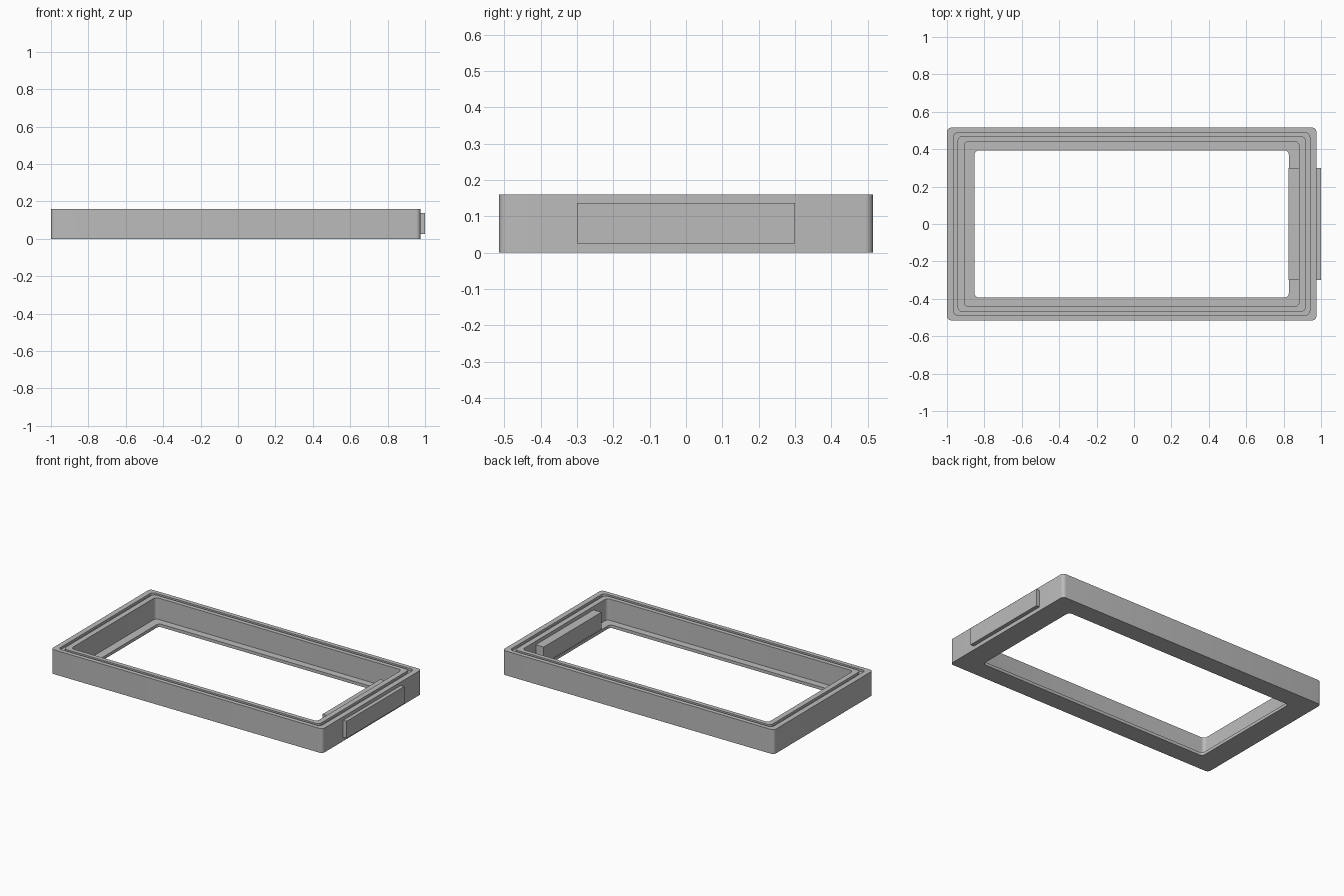
import bpy
import bmesh
from math import cos, sin, pi, radians

cube = bpy.data.objects.get("Cube")
if cube:
    bpy.data.objects.remove(cube, do_unlink=True)

# One flat grey for everything
grey = bpy.data.materials.new("plain_grey")
grey.use_nodes = True
grey.diffuse_color = (0.5, 0.5, 0.5, 1)
grey.node_tree.nodes["Principled BSDF"].inputs["Base Color"].default_value = (0.5, 0.5, 0.5, 1)


def finish(bm, name):
    bmesh.ops.recalc_face_normals(bm, faces=bm.faces)
    mesh = bpy.data.meshes.new(name)
    bm.to_mesh(mesh)
    bm.free()
    mesh.materials.append(grey)
    obj = bpy.data.objects.new(name, mesh)
    bpy.context.collection.objects.link(obj)
    return obj


def ring(bm, half_x, half_y, z, radius, steps=6):
    """Rounded rectangle of vertices around the frame centre."""
    verts = []
    for corner, (sx, sy) in enumerate([(1, 1), (-1, 1), (-1, -1), (1, -1)]):
        for i in range(steps + 1):
            a = (corner + i / steps) * pi / 2
            x = sx * (half_x - radius) + radius * cos(a)
            y = sy * (half_y - radius) + radius * sin(a)
            verts.append(bm.verts.new((x + FRAME_X, y, z)))
    return verts


def box(name, x0, x1, half_y, z0, z1):
    bm = bmesh.new()
    bmesh.ops.create_cube(bm, size=1)
    for v in bm.verts:
        v.co.x = x0 if v.co.x < 0 else x1
        v.co.y *= 2 * half_y
        v.co.z = z0 if v.co.z < 0 else z1
    return finish(bm, name)


FRAME_X = -0.0125
HEIGHT, LIP, GROOVE = 0.16, 0.02, 0.145
OUTER = (0.9875, 0.515)
OPENING = (0.895, 0.44)
HOLE = (0.84, 0.393)


def between(f):
    return tuple(a + (b - a) * f for a, b in zip(OUTER, OPENING))


# Frame: cross-section swept round as rings, with a seal groove and bottom lip
section = [
    (HOLE, 0), (OUTER, 0), (OUTER, HEIGHT),
    (between(0.38), HEIGHT), (between(0.38), GROOVE),
    (between(0.62), GROOVE), (between(0.62), HEIGHT),
    (OPENING, HEIGHT), (OPENING, LIP), (HOLE, LIP),
]
bm = bmesh.new()
rings = [ring(bm, *size, z, 0.022) for size, z in section]
for a, b in zip(rings, rings[1:] + rings[:1]):
    for i in range(len(a)):
        j = (i + 1) % len(a)
        bm.faces.new((a[i], a[j], b[j], b[i]))
frame = finish(bm, "frame")
bpy.context.view_layer.objects.active = frame
frame.select_set(True)
bpy.ops.object.shade_smooth_by_angle(angle=radians(30))

# Connector through the side wall: outside plate and inside block
box("connector_plate", 0.96, 1.0, 0.3, 0.025, 0.137)
box("connector_block", 0.825, 0.9, 0.3, 0.025, 0.137)
